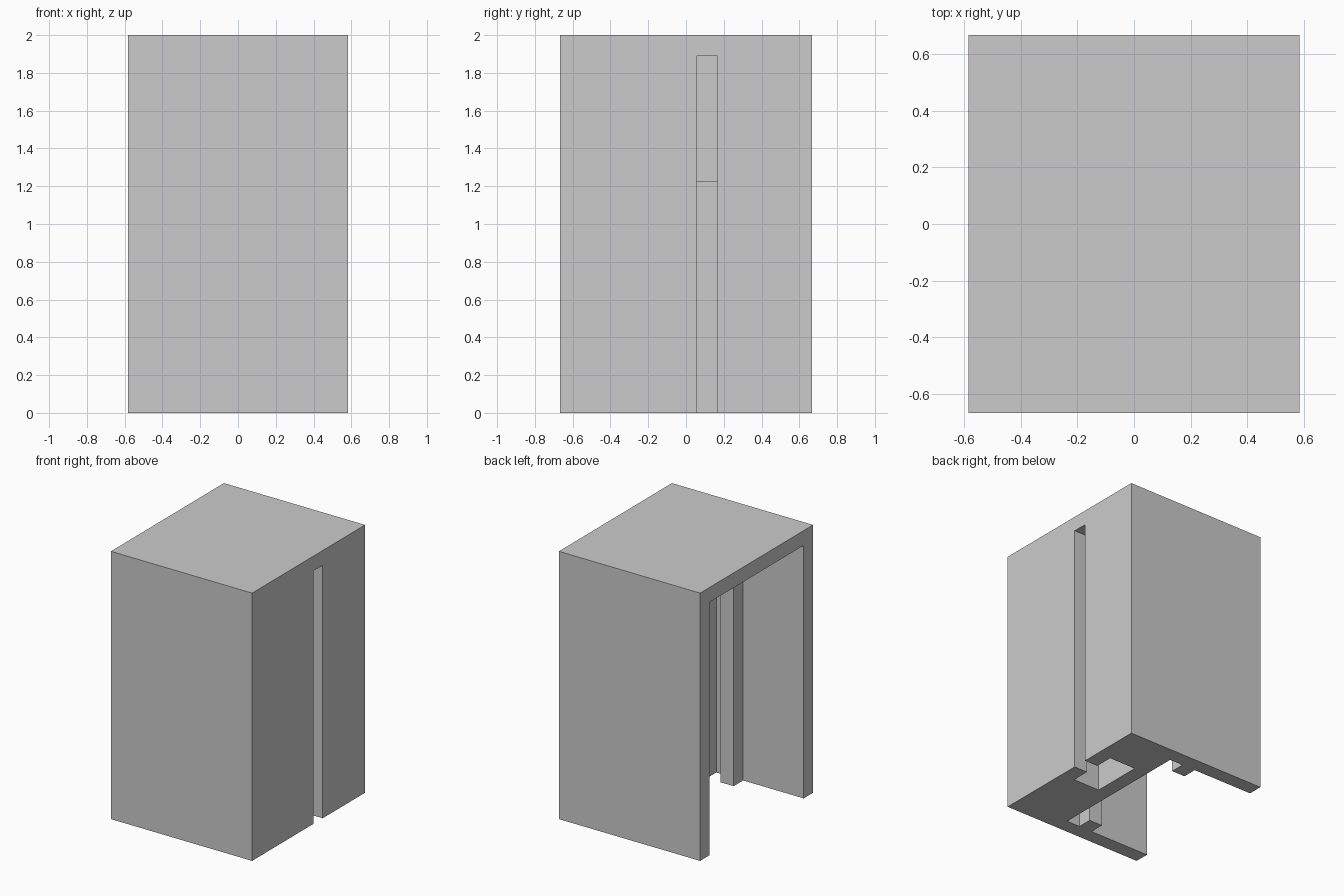
import bpy
import bmesh

old = bpy.data.objects.get("Cube")
if old:
    bpy.data.objects.remove(old)

U = 1 / 9                       # wall thickness, used as the building module
HX, HY, H = 5.25, 6.0, 18.0     # half width, half depth, height in modules
ROOF = H - 1                    # underside of the roof

grey = bpy.data.materials.new("plain_grey")
grey.use_nodes = True
grey.diffuse_color = (0.6, 0.6, 0.6, 1)
grey.node_tree.nodes["Principled BSDF"].inputs["Base Color"].default_value = grey.diffuse_color


def prism(name, outline, z0, z1):
    """Extrude an outline in modules from z0 to z1."""
    bm = bmesh.new()
    face = bm.faces.new([bm.verts.new((x * U, y * U, z0 * U)) for x, y in outline])
    top = bmesh.ops.extrude_face_region(bm, geom=[face])["geom"]
    verts = [v for v in top if isinstance(v, bmesh.types.BMVert)]
    bmesh.ops.translate(bm, verts=verts, vec=(0, 0, (z1 - z0) * U))
    bmesh.ops.recalc_face_normals(bm, faces=bm.faces)
    mesh = bpy.data.meshes.new(name)
    bm.to_mesh(mesh)
    bm.free()
    mesh.materials.append(grey)
    obj = bpy.data.objects.new(name, mesh)
    bpy.context.collection.objects.link(obj)
    return obj


def rect(x0, x1, y0, y1):
    return [(x0, y0), (x1, y0), (x1, y1), (x0, y1)]


def cut(target, cutter):
    cutter.hide_render = True
    mod = target.modifiers.new(cutter.name, "BOOLEAN")
    mod.operation = "DIFFERENCE"
    mod.solver = "EXACT"
    mod.object = cutter
    bpy.context.view_layer.objects.active = target
    bpy.ops.object.modifier_apply(modifier=mod.name)
    bpy.data.objects.remove(cutter)


# Outer block
housing = prism("housing", rect(-HX, HX, -HY, HY), 0, H)

# Open room: the outline leaves a thick side wall and a square rib on each long wall
inner = HY - 1
thick = HX - 4
half = [(-HX - 1, inner), (thick - 2, inner), (thick - 2, inner - 1),
        (thick - 1, inner - 1), (thick - 1, inner), (thick, inner)]
room = half + [(x, -y) for x, y in reversed(half)]
cut(housing, prism("room_cutter", room, -1, ROOF))

# Narrow slot in the thick wall, widening into a cavity in its lower part
cut(housing, prism("slot_cutter", rect(HX - 1, HX + 1, 0.5, 1.5), -1, ROOF))
cut(housing, prism("cavity_cutter", rect(HX - 3, HX - 1, -0.75, 2.75), -1, 11))
